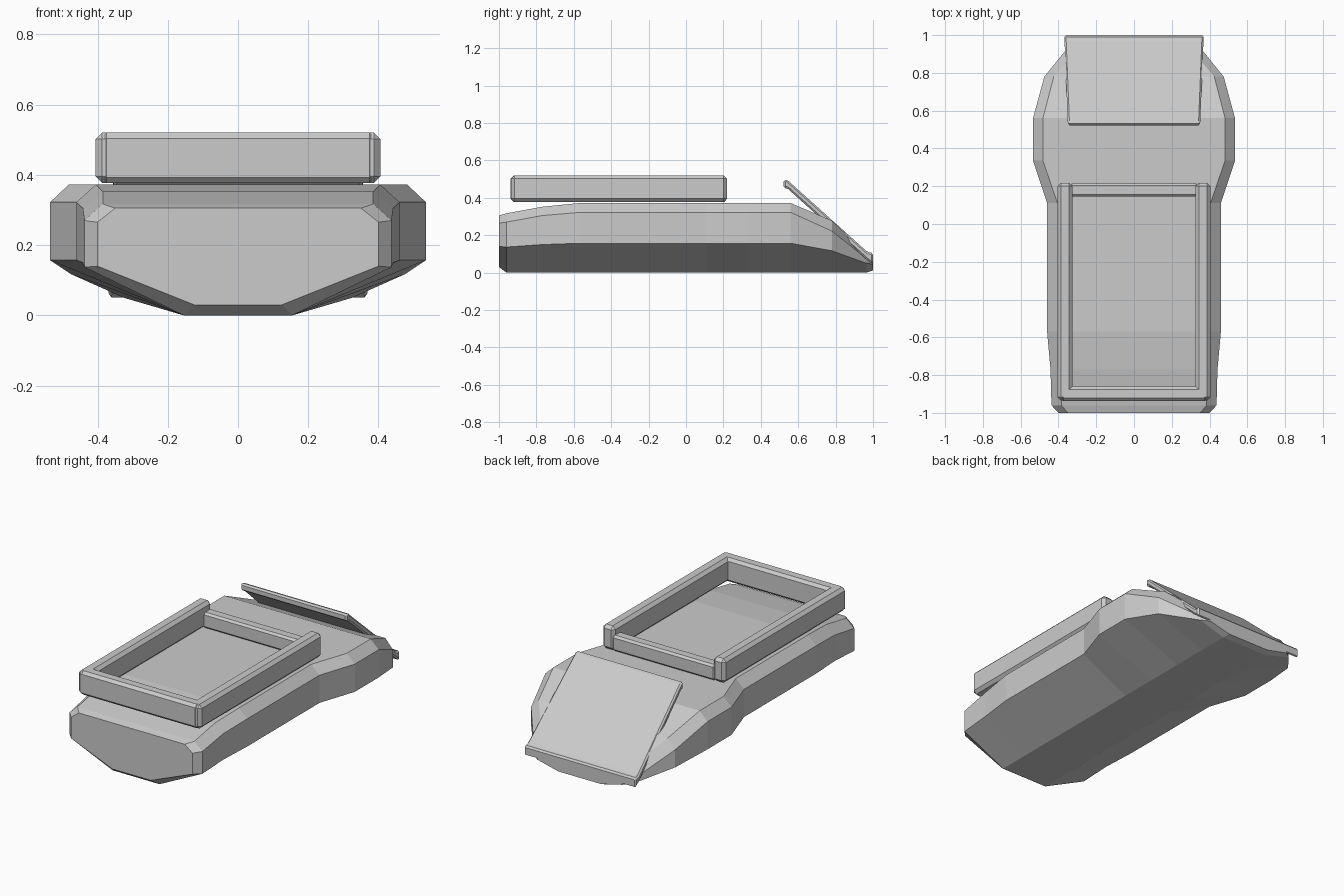
import bpy, bmesh

if "Cube" in bpy.data.objects:
    bpy.data.objects.remove(bpy.data.objects["Cube"])


def finish(name, bm):
    bmesh.ops.recalc_face_normals(bm, faces=bm.faces)
    mesh = bpy.data.meshes.new(name)
    bm.to_mesh(mesh)
    bm.free()
    ob = bpy.data.objects.new(name, mesh)
    bpy.context.collection.objects.link(ob)
    return ob


def loft(name, rings):
    bm = bmesh.new()
    loops = [[bm.verts.new(p) for p in ring] for ring in rings]
    n = len(loops[0])
    for a, b in zip(loops, loops[1:]):
        for i in range(n):
            j = (i + 1) % n
            bm.faces.new((a[i], a[j], b[j], b[i]))
    bm.faces.new(loops[0])
    bm.faces.new(loops[-1])
    return finish(name, bm)


def chamfer(ob, width):
    mod = ob.modifiers.new("chamfer", 'BEVEL')
    mod.width = width
    mod.segments = 1
    mod.limit_method = 'ANGLE'


def box(name, lo, hi, width):
    x0, y0, z0 = lo
    x1, y1, z1 = hi
    ob = loft(name, [[(x0, y, z0), (x1, y, z0), (x1, y, z1), (x0, y, z1)]
                     for y in (y0, y1)])
    if width:
        chamfer(ob, width)
    return ob


# Hull: eight-sided sections along y
# y, top half-width, top z, side half-width, shoulder z, chine z, keel half-width, keel z
stations = [
    (-1.00, .350, .305, .400, .265, .140, .125, .030),
    (-0.96, .385, .317, .437, .270, .137, .155, .000),
    (-0.77, .385, .352, .442, .305, .150, .155, .000),
    (-0.57, .405, .372, .460, .322, .157, .155, .000),
    (0.11, .405, .372, .460, .322, .157, .155, .000),
    (0.335, .482, .372, .535, .322, .157, .155, .000),
    (0.56, .482, .372, .535, .322, .157, .155, .000),
    (0.78, .425, .278, .475, .222, .117, .155, .000),
    (0.965, .270, .105, .325, .075, .050, .155, .000),
    (1.00, .240, .085, .280, .065, .045, .140, .012),
]
rings = []
for y, tw, tz, sw, sz, cz, kw, kz in stations:
    half = [(kw, kz), (sw, cz), (sw, sz), (tw, tz)]
    rings.append([(x, y, z) for x, z in half] +
                 [(-x, y, z) for x, z in reversed(half)])
loft("hull", rings)

# Raised open frame above the deck
for side, label in ((-1, "left"), (1, "right")):
    xs = sorted((side * .325, side * .405))
    box(f"frame_{label}_rail", (xs[0], -.935, .377), (xs[1], .218, .52), .018)
box("frame_front_wall", (-.39, -.937, .377), (.39, -.86, .52), .016)
box("frame_rear_wall", (-.34, .145, .377), (.34, .215, .47), .012)

# Tilted rear plate with a short upright lip at its lower end
profile = [(.522, .495), (.54, .497), (.972, .109), (1.0, .105),
           (1.0, .045), (.968, .068), (.54, .452), (.522, .452)]
plate = loft("rear_plate", [
    [(x * (.35 + .04 * (y - .522)), y, z) for y, z in profile] for x in (-1, 1)])
chamfer(plate, .01)
